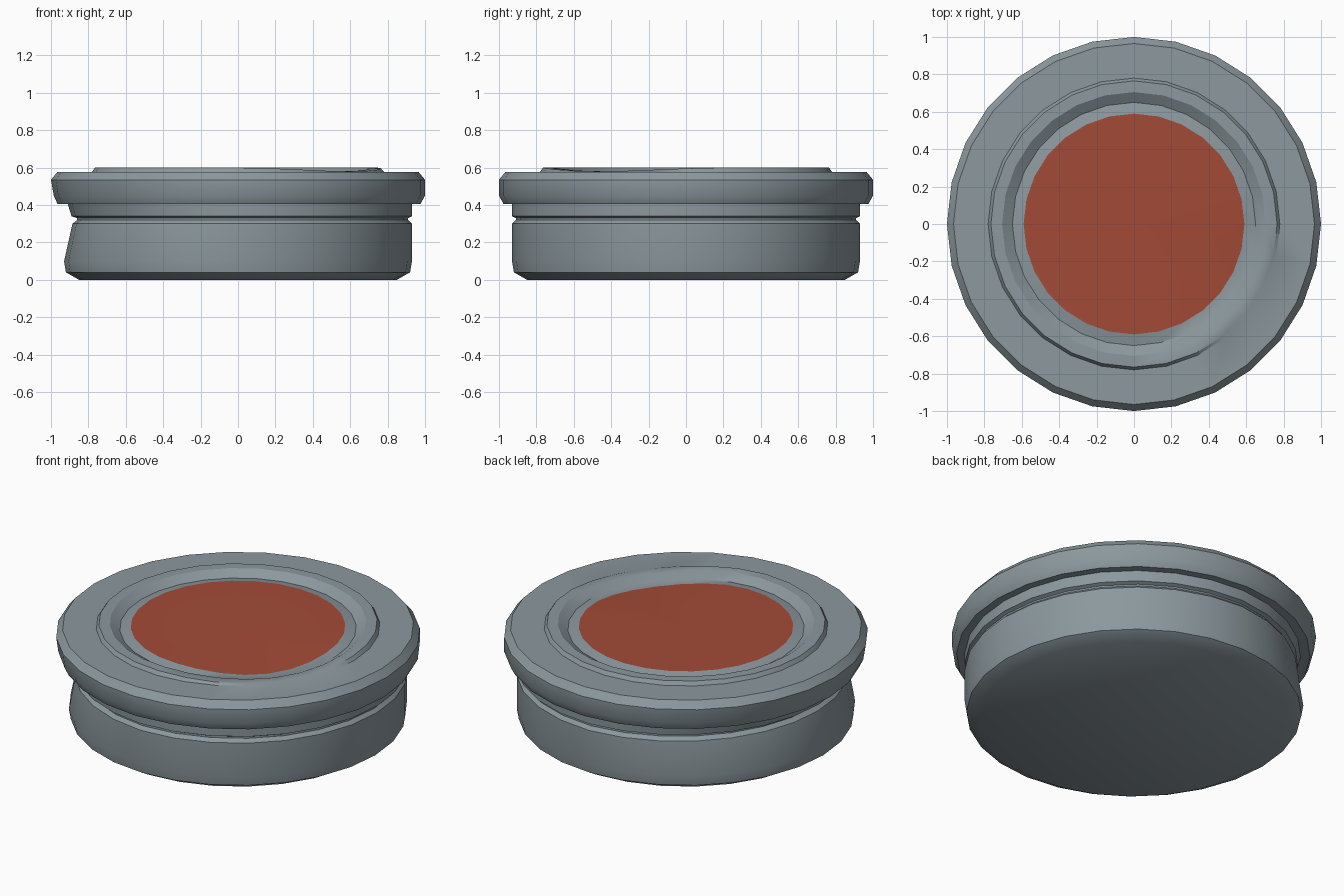
import bpy, bmesh, math

if "Cube" in bpy.data.objects:
    bpy.data.objects.remove(bpy.data.objects["Cube"])

SIDES = 28


def material(name, rgb):
    m = bpy.data.materials.new(name)
    m.diffuse_color = (*rgb, 1.0)
    m.use_nodes = True
    m.node_tree.nodes["Principled BSDF"].inputs["Base Color"].default_value = m.diffuse_color
    return m


steel = material("blue_grey", (0.262, 0.315, 0.342))
red = material("brick_red", (0.366, 0.070, 0.038))


def bump(angle, centre_deg, width_deg):
    """Smooth 0..1 hump around one direction."""
    d = math.degrees(angle) - centre_deg
    d = abs((d + 180) % 360 - 180)
    return 0.5 + 0.5 * math.cos(math.pi * d / width_deg) if d < width_deg else 0.0


# Rows from the base up: radius, height, inward lean on the left, dip at front right
body_profile = [
    (0.85, 0.00, 0.0, 0.0),
    (0.92, 0.04, 0.0, 0.0),
    (0.93, 0.10, 0.0, 0.0),
    (0.93, 0.30, 0.045, 0.0),
    (0.91, 0.32, 0.05, 0.0),     # groove
    (0.91, 0.33, 0.05, 0.0),
    (0.93, 0.34, 0.04, 0.0),
    (0.93, 0.405, 0.02, 0.0),
    (0.975, 0.405, 0.01, 0.0),   # flange
    (1.00, 0.45, 0.015, 0.0),
    (1.00, 0.535, 0.0, 0.0),
    (0.965, 0.577, 0.0, 0.0),
    (0.78, 0.577, 0.0, 0.0),     # raised inner rim
    (0.765, 0.60, 0.0, 0.02),
    (0.705, 0.60, 0.0, 0.02),
    (0.65, 0.565, 0.0, 0.01),    # inner recess
    (0.59, 0.577, 0.0, 0.025),
]


def point(row, i):
    r, z, lean, dip = row
    a = 2 * math.pi * i / SIDES
    r -= lean * max(0.0, -math.cos(a))
    return (r * math.cos(a), r * math.sin(a), z - dip * bump(a, -38, 55))


def lathe(name, rows, mat, cap_bottom=False, centre_z=None):
    bm = bmesh.new()
    rings = [[bm.verts.new(point(row, i)) for i in range(SIDES)] for row in rows]
    for low, high in zip(rings, rings[1:]):
        for i in range(SIDES):
            j = (i + 1) % SIDES
            bm.faces.new((low[i], low[j], high[j], high[i]))
    if cap_bottom:
        bm.faces.new(rings[0][::-1])
    if centre_z is not None:
        c = bm.verts.new((0, 0, centre_z))
        for i in range(SIDES):
            bm.faces.new((rings[-1][i], rings[-1][(i + 1) % SIDES], c))
    mesh = bpy.data.meshes.new(name)
    bm.to_mesh(mesh)
    bm.free()
    mesh.materials.append(mat)
    obj = bpy.data.objects.new(name, mesh)
    bpy.context.collection.objects.link(obj)
    bpy.context.view_layer.objects.active = obj
    obj.select_set(True)
    bpy.ops.object.shade_smooth_by_angle(angle=math.radians(30))
    obj.select_set(False)
    return obj


# Grey turned body with groove, flange and rim
lathe("round_body", body_profile, steel, cap_bottom=True)

# Red disc closing the recess
lathe("red_top_disc", [body_profile[-1]], red, centre_z=0.577)
